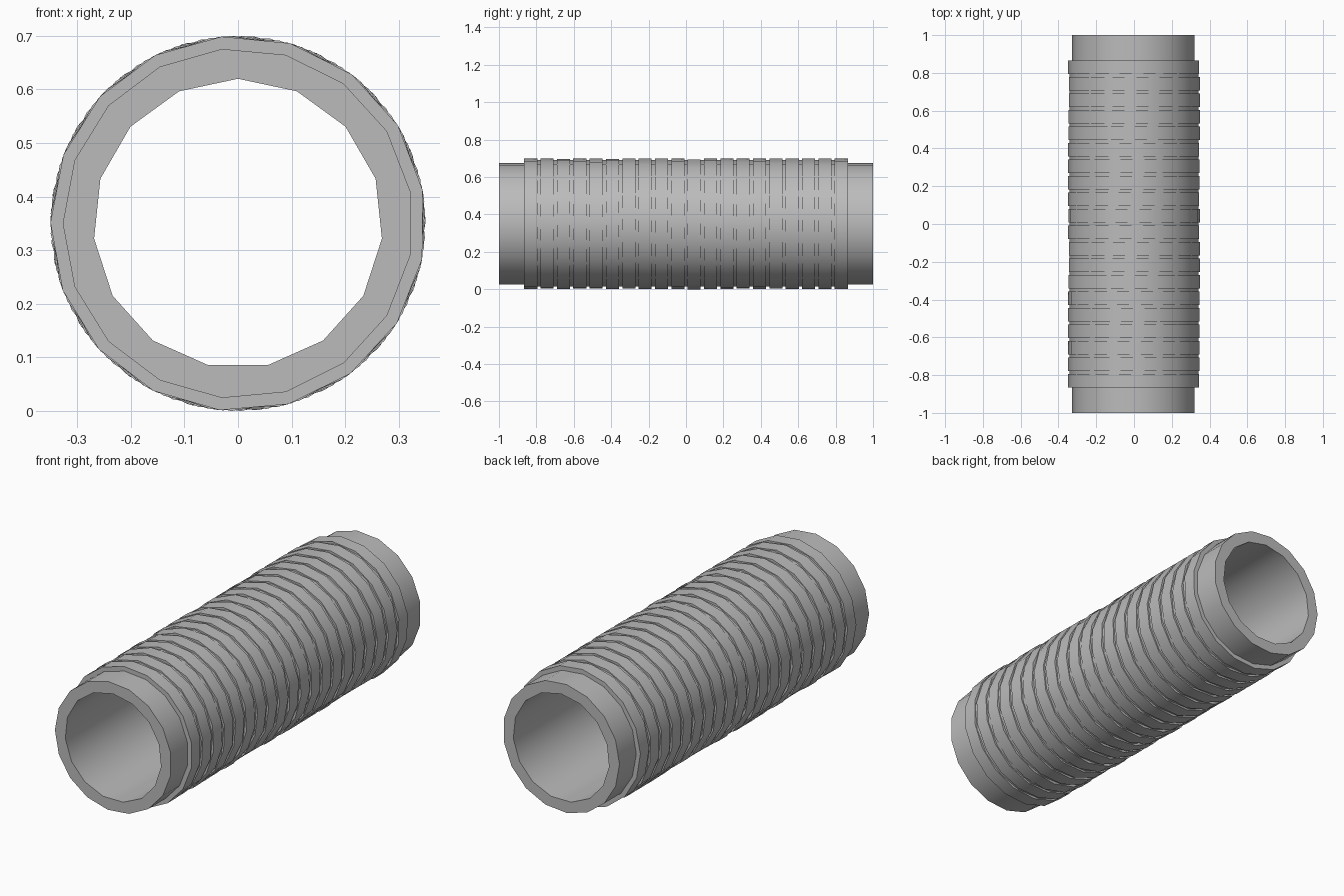
import bpy, bmesh, math, random

cube = bpy.data.objects.get("Cube")
if cube:
    bpy.data.objects.remove(cube, do_unlink=True)

CENTRE_Z = 0.35
random.seed(4)

grey = bpy.data.materials.new("plain_grey")
grey.use_nodes = True
GREY = (0.5, 0.5, 0.5, 1)
grey.diffuse_color = GREY
grey.node_tree.nodes["Principled BSDF"].inputs["Base Color"].default_value = GREY


def loop(bm, radius, sides, turn, y):
    """Closed polygon of edges around the y axis."""
    verts = []
    for i in range(sides):
        a = turn + math.tau * i / sides
        verts.append(bm.verts.new((radius * math.cos(a), y, CENTRE_Z + radius * math.sin(a))))
    edges = [bm.edges.new((verts[i - 1], verts[i])) for i in range(sides)]
    return verts, edges


def tube(name, y0, y1, outer, inner):
    """Pipe section; outer and inner are (radius, sides, turn)."""
    bm = bmesh.new()
    ends = {0: [], 1: []}
    for spec in (outer, inner):
        loops = [loop(bm, *spec, y) for y in (y0, y1)]
        (a, ea), (b, eb) = loops
        for i in range(len(a)):
            bm.faces.new((a[i - 1], a[i], b[i], b[i - 1]))
        ends[0] += ea
        ends[1] += eb
    # annular end faces
    for edges in ends.values():
        bmesh.ops.triangle_fill(bm, edges=edges, use_beauty=True)
    bmesh.ops.recalc_face_normals(bm, faces=bm.faces[:])
    mesh = bpy.data.meshes.new(name)
    bm.to_mesh(mesh)
    bm.free()
    mesh.materials.append(grey)
    obj = bpy.data.objects.new(name, mesh)
    bpy.context.collection.objects.link(obj)
    bpy.ops.object.select_all(action="DESELECT")
    obj.select_set(True)
    bpy.context.view_layer.objects.active = obj
    bpy.ops.object.shade_smooth_by_angle(angle=math.radians(35))
    return obj


# Inner pipe whose two ends show as plain necks
tube("pipe", -1, 1, (0.327, 17, math.pi), (0.27, 15, math.pi / 2))

# Sleeve that forms the bottom of the shallow grooves
tube("sleeve", -0.86, 0.86, (0.342, 17, math.pi / 2), (0.3, 15, 0))

# Row of raised ribs, each turned a little differently
RIBS, WIDTH, HALF = 20, 0.07, 0.865
pitch = (2 * HALF - WIDTH) / (RIBS - 1)
for i in range(RIBS):
    y = -HALF + i * pitch
    turn = math.pi / 2 + random.random() * math.tau / 17
    tube(f"rib_{i + 1}", y, y + WIDTH, (0.35, 17, turn), (0.3, 15, 0))
